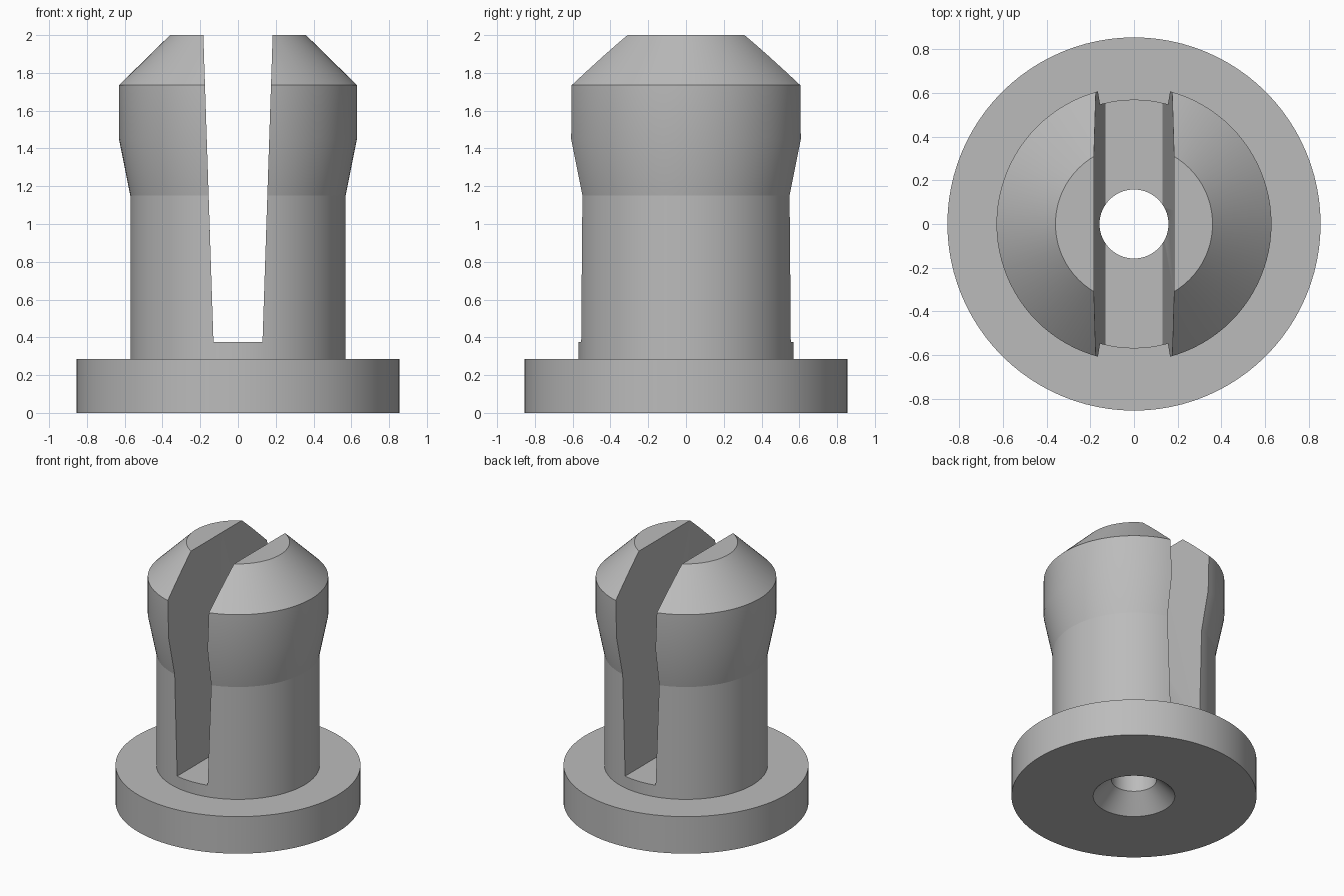
import bpy, bmesh, math

cube = bpy.data.objects.get("Cube")
if cube:
    bpy.data.objects.remove(cube, do_unlink=True)

SEGMENTS = 96
NECK_Z = 1.15

grey = bpy.data.materials.new("plain grey")
grey.use_nodes = True
colour = (0.5, 0.5, 0.5, 1)
grey.diffuse_color = colour
grey.node_tree.nodes["Principled BSDF"].inputs["Base Color"].default_value = colour


def make_object(name, bm):
    bmesh.ops.recalc_face_normals(bm, faces=bm.faces)
    mesh = bpy.data.meshes.new(name)
    bm.to_mesh(mesh)
    bm.free()
    mesh.materials.append(grey)
    obj = bpy.data.objects.new(name, mesh)
    bpy.context.collection.objects.link(obj)
    return obj


def lathe(name, profile):
    """Revolve a closed (radius, height) outline around z."""
    bm = bmesh.new()
    verts = [bm.verts.new((r, 0, z)) for r, z in profile]
    edges = [bm.edges.new((v, verts[i - 1])) for i, v in enumerate(verts)]
    bmesh.ops.spin(bm, geom=verts + edges, cent=(0, 0, 0), axis=(0, 0, 1),
                   angle=math.tau, steps=SEGMENTS, use_merge=True)
    bmesh.ops.remove_doubles(bm, verts=bm.verts, dist=0.0001)
    return make_object(name, bm)


def prism(name, outline, depth):
    """Extrude an (x, z) outline along y, centred."""
    bm = bmesh.new()
    face = bm.faces.new([bm.verts.new((x, -depth / 2, z)) for x, z in outline])
    new = bmesh.ops.extrude_face_region(bm, geom=[face])["geom"]
    bmesh.ops.translate(bm, vec=(0, depth, 0),
                        verts=[v for v in new if isinstance(v, bmesh.types.BMVert)])
    return make_object(name, bm)


# Flanged pin with a countersunk bore
pin = lathe("slotted_pin", [
    (0.285, 0), (0.855, 0), (0.855, 0.285), (0.57, 0.285), (0.57, NECK_Z),
    (0.63, 1.45), (0.63, 1.735), (0.36, 2), (0.158, 2), (0.158, 0.13)])

# Tapered slot that splits the head into two prongs
slot = prism("slot_cutter", [(-0.13, 0.375), (0.13, 0.375),
                             (0.187, 2.1), (-0.187, 2.1)], 3)
slot.hide_render = True
cut = pin.modifiers.new("slot", "BOOLEAN")
cut.operation = "DIFFERENCE"
cut.solver = "EXACT"
cut.object = slot

bpy.ops.object.select_all(action="DESELECT")
pin.select_set(True)
bpy.context.view_layer.objects.active = pin
bpy.ops.object.modifier_apply(modifier=cut.name)
bpy.data.objects.remove(slot, do_unlink=True)

# Smooth round walls, with a crisp line where the head flares from the shaft
bpy.ops.object.shade_smooth_by_angle(angle=math.radians(25))
for edge in pin.data.edges:
    if all(abs(pin.data.vertices[i].co.z - NECK_Z) < 0.001 for i in edge.vertices):
        edge.use_edge_sharp = True
